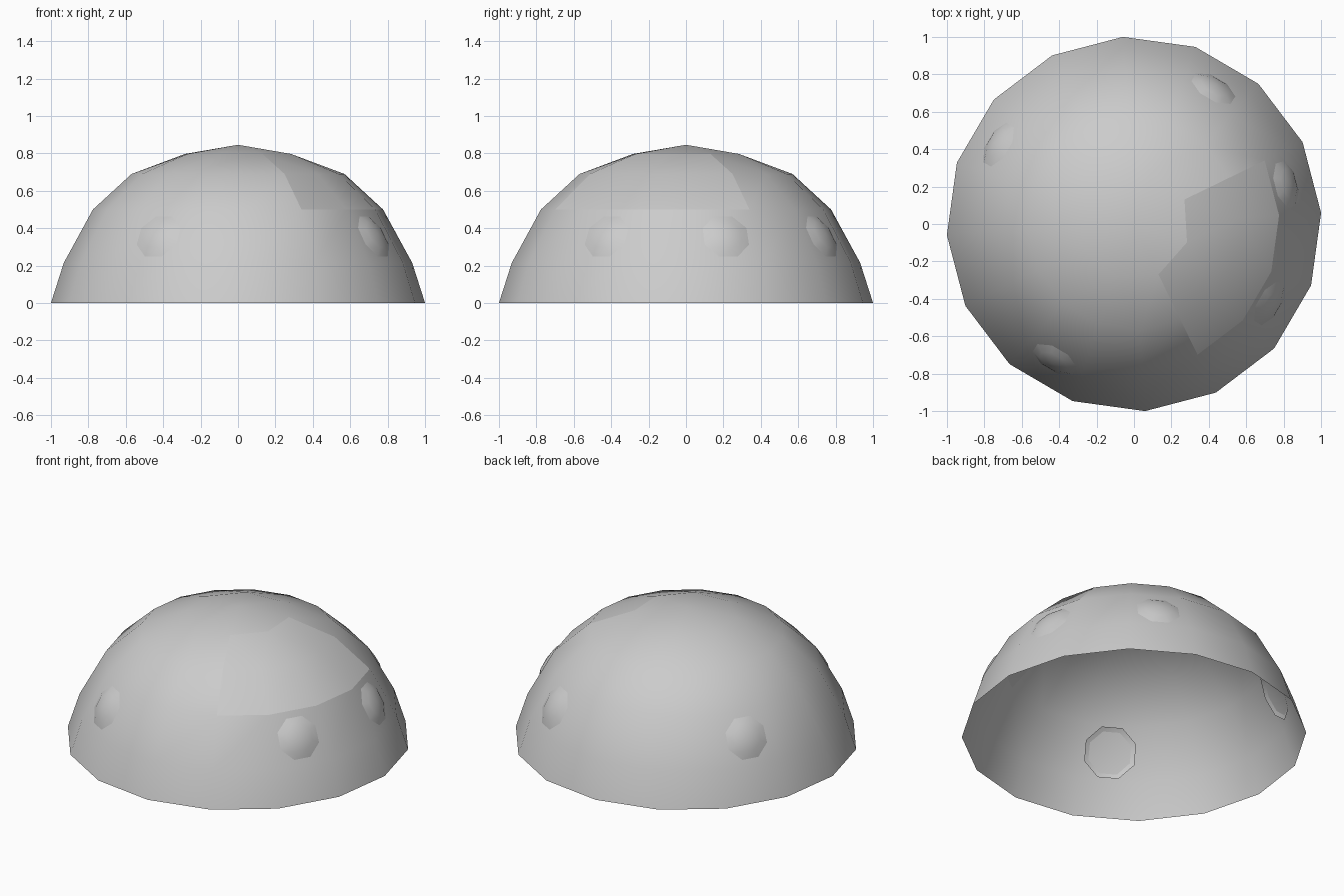
import bpy
import bmesh
from math import sin, cos, radians, tau
from mathutils import Vector

if "Cube" in bpy.data.objects:
    bpy.data.objects.remove(bpy.data.objects["Cube"], do_unlink=True)

# Single plain grey
grey = bpy.data.materials.new("light_grey")
grey.use_nodes = True
COLOUR = (0.6, 0.6, 0.6, 1)
grey.diffuse_color = COLOUR
grey.node_tree.nodes["Principled BSDF"].inputs["Base Color"].default_value = COLOUR

SIDES = 16
TURN = radians(3.4)
STEP = tau / SIDES
# Dome profile as (radius, height), from the rim up
PROFILE = [(1.002, 0), (0.933, 0.215), (0.777, 0.5), (0.57, 0.69), (0.3, 0.797)]
PANEL_SECTORS = {0, 13, 14, 15}


def finish(name, bm):
    mesh = bpy.data.meshes.new(name)
    bm.to_mesh(mesh)
    bm.free()
    mesh.materials.append(grey)
    mesh.shade_smooth()
    obj = bpy.data.objects.new(name, mesh)
    bpy.context.collection.objects.link(obj)
    return obj


def shell(name, is_panel):
    """Build the dome, keeping either the panel faces or all the others."""
    bm = bmesh.new()
    rings = [[bm.verts.new((r * cos(TURN + i * STEP), r * sin(TURN + i * STEP), z))
              for i in range(SIDES)] for r, z in PROFILE[:-1]]
    # The top ring has half as many corners, on the odd spokes
    r, z = PROFILE[-1]
    top = {i: bm.verts.new((r * cos(TURN + i * STEP), r * sin(TURN + i * STEP), z))
           for i in range(1, SIDES, 2)}
    apex = bm.verts.new((0, 0, 0.846))

    def face(level, sector, *corners):
        in_panel = level in (2, 3) and sector in PANEL_SECTORS
        if in_panel == is_panel:
            bm.faces.new(corners)

    for i in range(SIDES):
        j = (i + 1) % SIDES
        for level, (low, high) in enumerate(zip(rings, rings[1:])):
            face(level, i, low[i], low[j], high[j], high[i])
        if i in top:
            before, after = (i - 2) % SIDES, (i - 1) % SIDES
            last = rings[-1]
            face(3, after, last[after], last[i], top[i])
            face(3, after, last[after], top[i], top[before])
            face(3, before, last[before], last[after], top[before])
            face(4, i, top[before], top[i], apex)
    loose = [v for v in bm.verts if not v.link_faces]
    bmesh.ops.delete(bm, geom=loose, context='VERTS')
    return finish(name, bm)


def stud(name, sector):
    """Shallow eight-sided cap seated in the middle of a dome facet."""
    (r0, z0), (r1, z1) = PROFILE[1], PROFILE[2]
    angle = TURN + (sector + 0.5) * STEP
    radius = (r0 + r1) / 2 * cos(STEP / 2)
    bm = bmesh.new()
    rings = [[bm.verts.new((r * cos(tau * (i + 0.5) / 8), r * sin(tau * (i + 0.5) / 8), h))
              for i in range(8)] for r, h in [(0.16, -0.012), (0.085, 0.02)]]
    tip = bm.verts.new((0, 0, 0.03))
    for i in range(8):
        j = (i + 1) % 8
        bm.faces.new((rings[0][i], rings[0][j], rings[1][j], rings[1][i]))
        bm.faces.new((rings[1][i], rings[1][j], tip))
    obj = finish(name, bm)
    obj.location = (radius * cos(angle), radius * sin(angle), (z0 + z1) / 2)
    normal = Vector(((z1 - z0) * cos(angle), (z1 - z0) * sin(angle), r0 - r1))
    obj.rotation_euler = normal.to_track_quat('Z', 'Y').to_euler()


shell("dome", False)
shell("side_panel", True)
for n, sector in enumerate((0, 2, 6, 10, 14), 1):
    stud(f"stud_{n}", sector)
